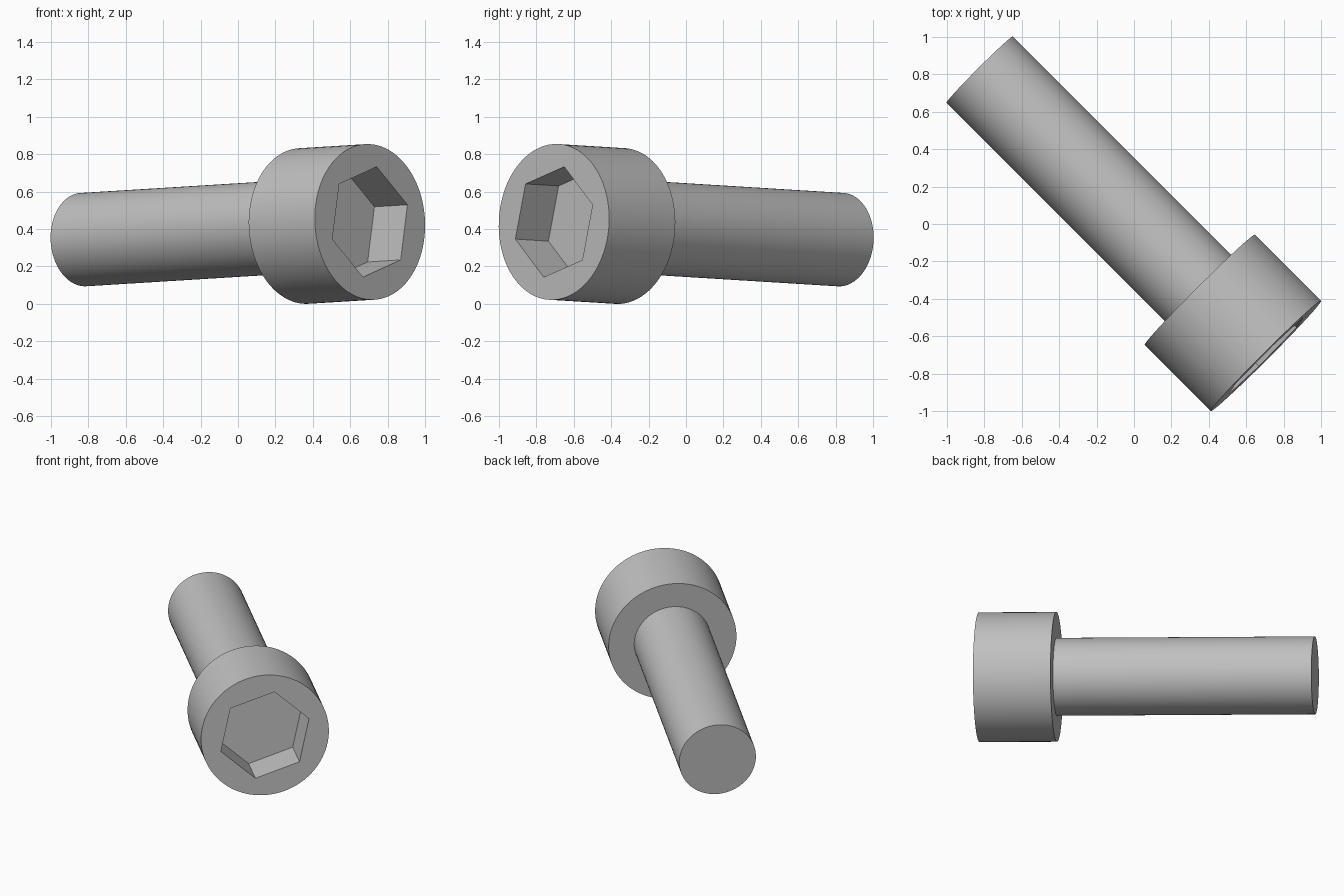
import bpy, bmesh
from math import cos, sin, radians, tau
from mathutils import Matrix, Vector

cube = bpy.data.objects.get("Cube")
if cube:
    bpy.data.objects.remove(cube, do_unlink=True)

UNIT = 1 / 12
HEAD_R, HEAD_H = 5 * UNIT, 6 * UNIT
SHAFT_R, SHAFT_L = 3 * UNIT, 20 * UNIT
SOCKET_R, SOCKET_D = 0.302, 3 * UNIT
SOCKET_TURN = radians(77.7)
SIDES = 96

steel = bpy.data.materials.new("steel grey")
steel.use_nodes = True
GREY = (0.53, 0.53, 0.53, 1)
steel.diffuse_color = GREY
steel.node_tree.nodes["Principled BSDF"].inputs["Base Color"].default_value = GREY

# Local frame: z runs out of the head along the screw axis, x is level
tilt = radians(2.5)
axis = Vector((cos(tilt) * cos(tau / 8), -cos(tilt) * sin(tau / 8), sin(tilt)))
across = Vector((1, 1, 0)).normalized()
frame = Matrix((across, axis.cross(across), axis)).transposed().to_4x4()
offset = 1 - HEAD_R * cos(tau / 8)
frame.translation = (offset, -offset, HEAD_R * cos(tilt) + HEAD_H * sin(tilt))


def ring(bm, radius, z, sides=SIDES, turn=0):
    return [bm.verts.new((radius * cos(turn + tau * i / sides),
                          radius * sin(turn + tau * i / sides), z))
            for i in range(sides)]


def wall(bm, a, b):
    for i in range(len(a)):
        j = (i + 1) % len(a)
        bm.faces.new((a[i], a[j], b[j], b[i]))


def finish(bm, name):
    bmesh.ops.recalc_face_normals(bm, faces=bm.faces)
    mesh = bpy.data.meshes.new(name)
    bm.to_mesh(mesh)
    bm.free()
    mesh.materials.append(steel)
    obj = bpy.data.objects.new(name, mesh)
    bpy.context.collection.objects.link(obj)
    obj.matrix_world = frame
    bpy.ops.object.select_all(action='DESELECT')
    obj.select_set(True)
    bpy.context.view_layer.objects.active = obj
    bpy.ops.object.shade_smooth_by_angle(angle=radians(30))


# Head: cylinder with a hexagonal socket sunk into its outer face
bm = bmesh.new()
back = ring(bm, HEAD_R, -HEAD_H)
rim = ring(bm, HEAD_R, 0)
mouth = ring(bm, SOCKET_R, 0, 6, SOCKET_TURN)
floor = ring(bm, SOCKET_R, -SOCKET_D, 6, SOCKET_TURN)
wall(bm, back, rim)
wall(bm, mouth, floor)
bm.faces.new(back)
bm.faces.new(floor)
borders = [e for e in bm.edges if e.is_boundary]
bmesh.ops.triangle_fill(bm, edges=borders, use_beauty=True, normal=(0, 0, 1))
finish(bm, "screw_head")

# Shaft: plain cylinder, open where it meets the head
bm = bmesh.new()
root = ring(bm, SHAFT_R, -HEAD_H)
tip = ring(bm, SHAFT_R, -HEAD_H - SHAFT_L)
wall(bm, root, tip)
bm.faces.new(tip)
finish(bm, "screw_shaft")
# Open shaft: make sure the faces point outward
mesh = bpy.data.objects["screw_shaft"].data
side = mesh.polygons[0]
if side.normal.dot(Vector((side.center.x, side.center.y, 0))) < 0:
    mesh.flip_normals()
